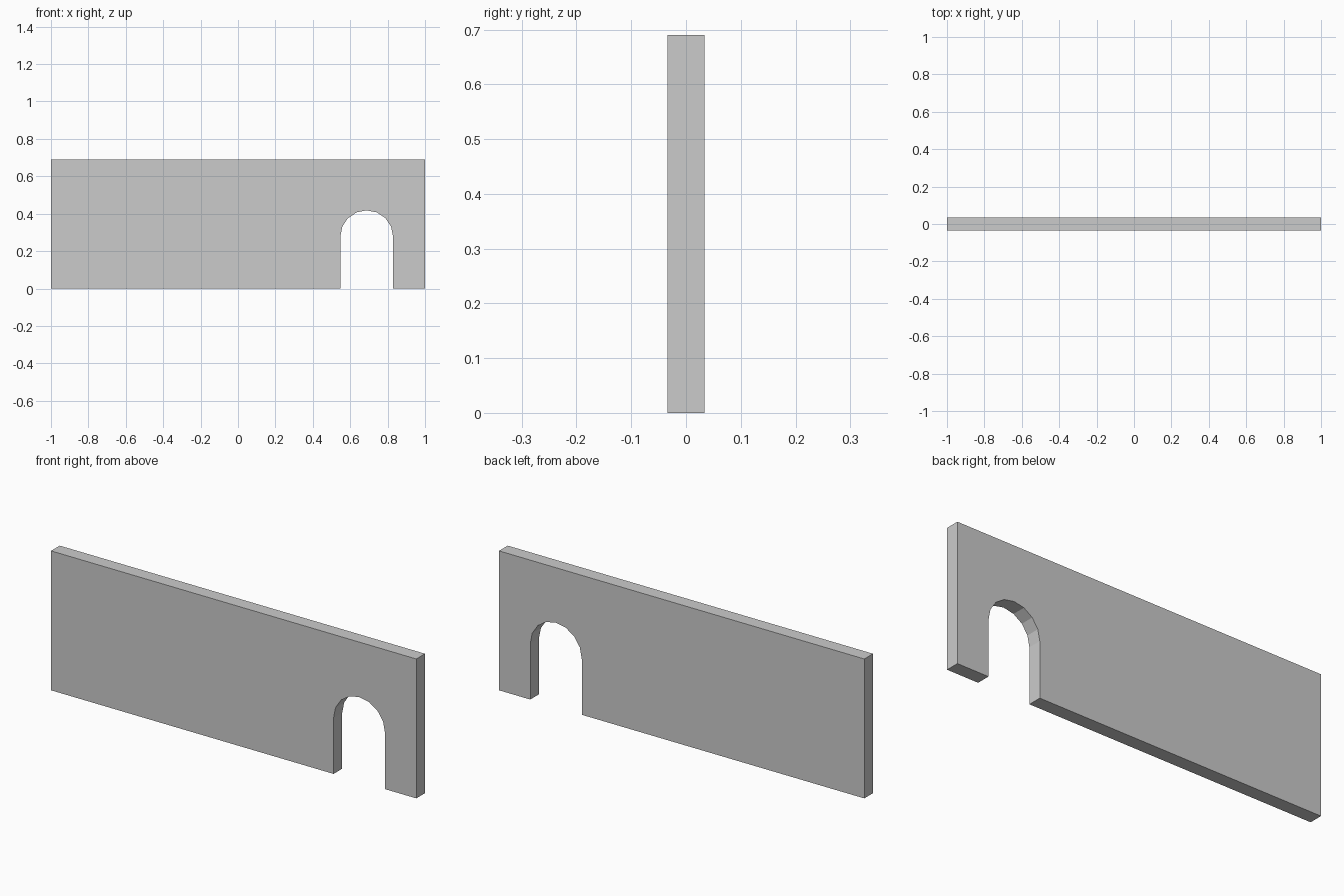
import bpy, bmesh
from math import pi, cos, sin

if "Cube" in bpy.data.objects:
    bpy.data.objects.remove(bpy.data.objects["Cube"])

HEIGHT, HALF_DEPTH = 0.69, 0.034
ARCH_X, ARCH_R, SPRING_Z, SEGMENTS = 0.688, 0.141, 0.277, 8

# Wall outline with the arched doorway running left to right
arch = [(ARCH_X - ARCH_R * cos(pi * i / SEGMENTS),
         SPRING_Z + ARCH_R * sin(pi * i / SEGMENTS)) for i in range(SEGMENTS + 1)]
outline = ([(-1, 0), (ARCH_X - ARCH_R, 0)] + arch +
           [(ARCH_X + ARCH_R, 0), (1, 0), (1, HEIGHT), (-1, HEIGHT)])

# Extrude the outline through the wall thickness
bm = bmesh.new()
front = bm.faces.new([bm.verts.new((x, -HALF_DEPTH, z)) for x, z in outline])
extruded = bmesh.ops.extrude_face_region(bm, geom=[front], use_keep_orig=True)
verts = [g for g in extruded["geom"] if isinstance(g, bmesh.types.BMVert)]
bmesh.ops.translate(bm, verts=verts, vec=(0, 2 * HALF_DEPTH, 0))
bmesh.ops.recalc_face_normals(bm, faces=bm.faces)

mesh = bpy.data.meshes.new("wall_with_archway")
bm.to_mesh(mesh)
bm.free()
wall = bpy.data.objects.new("wall_with_archway", mesh)
bpy.context.collection.objects.link(wall)
